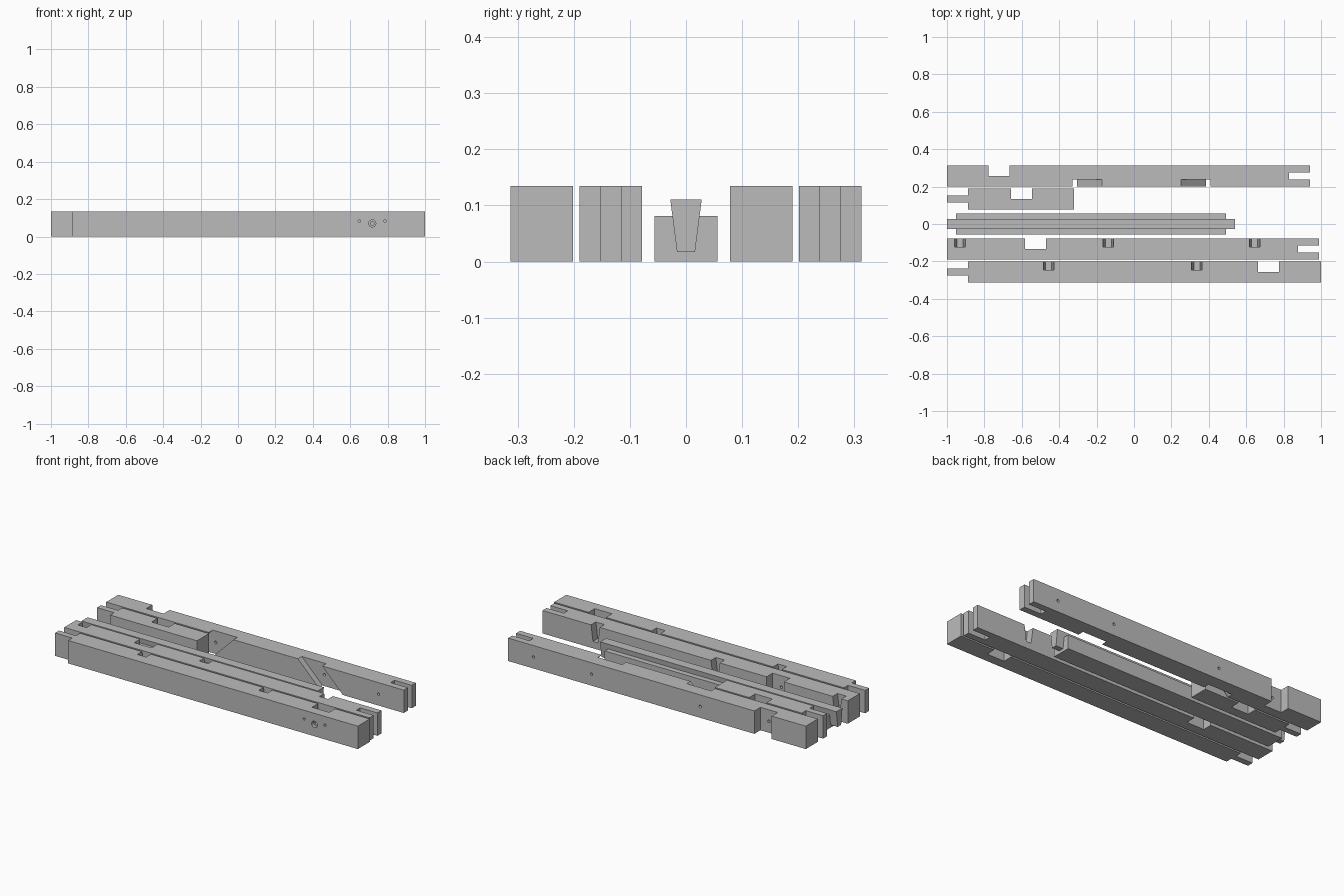
import bpy, bmesh
from mathutils import Vector

cube = bpy.data.objects.get("Cube")
if cube:
    bpy.data.objects.remove(cube, do_unlink=True)

grey = bpy.data.materials.new("plain grey")
grey.use_nodes = True
grey.diffuse_color = (0.5, 0.5, 0.5, 1)
grey.node_tree.nodes["Principled BSDF"].inputs["Base Color"].default_value = (0.5, 0.5, 0.5, 1)

H = 0.135     # beam height
HALF = 0.056  # half of beam width
TONGUE = 0.018


def prism(name, points, axis, start, end):
    """Extrude a flat profile along an axis; points use the other two axes in order."""
    def place(p, d):
        v = list(p)
        v.insert("xyz".index(axis), d)
        return Vector(v)
    bm = bmesh.new()
    face = bm.faces.new([bm.verts.new(place(p, start)) for p in points])
    top = bmesh.ops.extrude_face_region(bm, geom=[face])["geom"]
    shift = place((0, 0), end - start)
    bmesh.ops.translate(bm, vec=shift, verts=[g for g in top if isinstance(g, bmesh.types.BMVert)])
    bmesh.ops.recalc_face_normals(bm, faces=bm.faces)
    mesh = bpy.data.meshes.new(name)
    bm.to_mesh(mesh)
    bm.free()
    mesh.materials.append(grey)
    ob = bpy.data.objects.new(name, mesh)
    bpy.context.collection.objects.link(ob)
    return ob


def combine(ob, tool, operation="DIFFERENCE"):
    mod = ob.modifiers.new("cut", "BOOLEAN")
    mod.operation, mod.object, mod.solver = operation, tool, "EXACT"
    bpy.context.view_layer.objects.active = ob
    bpy.ops.object.modifier_apply(modifier=mod.name)
    bpy.data.objects.remove(tool, do_unlink=True)


def beam(name, left, right, y, tongue=False, slot=False, notch=None):
    """Plan outline with optional tongue (left), slot (right) and rear notch."""
    f, b = y - HALF, y + HALF
    t0, t1 = y - TONGUE, y + TONGUE
    joint = 0.112
    if tongue:
        s = left + joint
        pts = [(s, b), (s, t1), (left, t1), (left, t0), (s, t0), (s, f)]
    else:
        pts = [(left, b), (left, f)]
    pts.append((right, f))
    if slot:
        s = right - joint
        pts += [(right, t0), (s, t0), (s, t1), (right, t1)]
    pts.append((right, b))
    if notch:
        n0, n1 = notch
        pts += [(n1, b), (n1, y), (n0, y), (n0, b)]
    return prism(name, pts, "z", 0, H)


def drill(ob, x, z, radius, y0, y1):
    bpy.ops.mesh.primitive_cylinder_add(vertices=20, radius=radius, depth=y1 - y0,
                                        location=(x, (y0 + y1) / 2, z), rotation=(1.5708, 0, 0))
    combine(ob, bpy.context.object)


def wedge(top, bottom, z0, z1):
    return [(-top, z1), (-bottom, z0), (bottom, z0), (top, z1)]


def dovetail_pocket(ob, x, rear):
    # the profile overshoots the top of the beam slightly
    pts = [(x + a, z) for a, z in wedge(0.03, 0.016, 0.04, H + 0.01)]
    combine(ob, prism("pocket", pts, "y", rear - 0.045, rear + 0.02))


def brace_pocket(ob, top_x, width, lean, front):
    # slanted band running at 45 degrees across the front face
    e = 0.01
    hi, lo = top_x - lean * e, top_x + lean * (H + e)
    pts = [(hi, H + e), (hi + width, H + e), (lo + width, -e), (lo, -e)]
    combine(ob, prism("brace", pts, "y", front - 0.02, front + 0.036))


# Long beam with braces, at the rear
y = 0.257
rear_beam = beam("rear_post", -1, 0.94, y, slot=True, notch=(-0.778, -0.665))
brace_pocket(rear_beam, -0.33, 0.16, -1, y - HALF)
brace_pocket(rear_beam, 0.25, 0.158, 1, y - HALF)
for x in (-0.72, -0.312, 0.397, 0.775):
    drill(rear_beam, x, 0.067, 0.008, y - 0.1, y + 0.1)

# Short beam
y = 0.134
short_beam = beam("short_rail", -1, -0.322, y, tongue=True, notch=(-0.657, -0.545))
drill(short_beam, -0.601, 0.067, 0.008, y - 0.1, y + 0.1)

# Crossbar: low body with a full-length dovetail key
body = [(-HALF, 0), (HALF, 0), (HALF, 0.081), (-HALF, 0.081)]
crossbar = prism("crossbar", body, "x", -0.953, 0.492)
key = prism("key", wedge(0.028, 0.016, 0.017, 0.111), "x", -1, 0.54)
combine(crossbar, key, "UNION")

# Inner front beam
y = -0.134
inner_beam = beam("inner_rail", -1, 0.99, y, slot=True, notch=(-0.583, -0.47))
for x in (-0.93, -0.137, 0.645):
    dovetail_pocket(inner_beam, x, y + HALF)
drill(inner_beam, -0.527, 0.067, 0.008, y - 0.1, y + 0.1)

# Outer front beam with countersunk bolt hole and two pilot holes
y = -0.257
front_beam = beam("front_rail", -1, 1, y, tongue=True, notch=(0.662, 0.775))
for x in (-0.456, 0.336):
    dovetail_pocket(front_beam, x, y + HALF)
drill(front_beam, 0.718, 0.07, 0.01, y - 0.1, y + 0.1)
drill(front_beam, 0.718, 0.07, 0.019, y - 0.1, y - HALF + 0.02)
for x in (0.649, 0.786):
    drill(front_beam, x, 0.083, 0.007, y - 0.1, y - HALF + 0.05)
